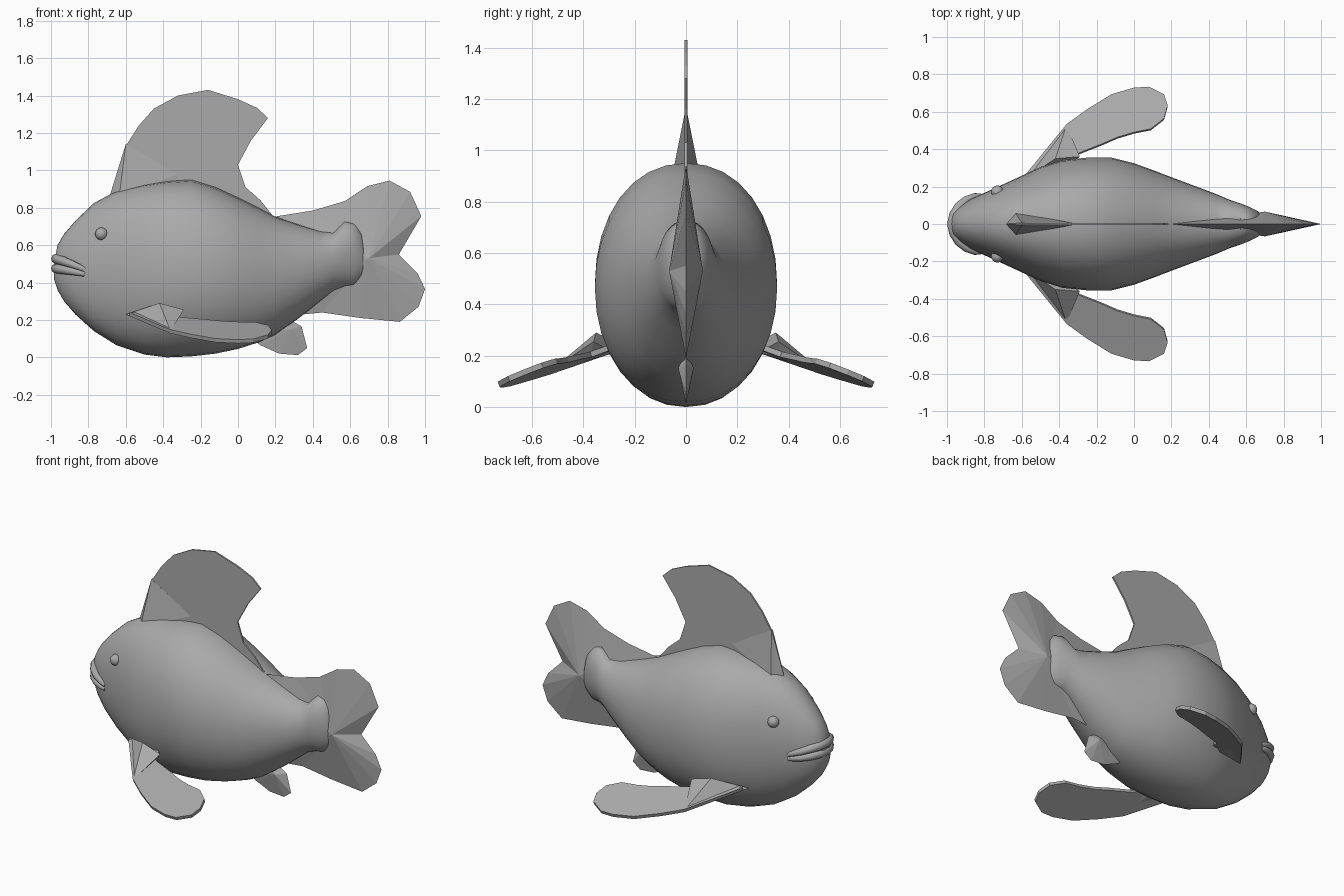
import bpy, bmesh, math
from mathutils import Vector

if "Cube" in bpy.data.objects:
    bpy.data.objects.remove(bpy.data.objects["Cube"])

grey = bpy.data.materials.new("fish grey")
grey.diffuse_color = (0.4, 0.4, 0.4, 1)
grey.use_nodes = True
grey.node_tree.nodes["Principled BSDF"].inputs["Base Color"].default_value = grey.diffuse_color


def make(name, verts, faces, smooth=False):
    """Mesh object with outward normals and the shared material."""
    me = bpy.data.meshes.new(name)
    me.from_pydata([tuple(v) for v in verts], [], faces)
    bm = bmesh.new()
    bm.from_mesh(me)
    bmesh.ops.recalc_face_normals(bm, faces=bm.faces)
    bm.to_mesh(me)
    bm.free()
    me.materials.append(grey)
    ob = bpy.data.objects.new(name, me)
    bpy.context.collection.objects.link(ob)
    if smooth:
        bpy.ops.object.select_all(action='DESELECT')
        bpy.context.view_layer.objects.active = ob
        ob.select_set(True)
        bpy.ops.object.shade_smooth_by_angle(angle=math.radians(50))
    return ob


def loft(name, rings):
    """Skin closed rings and cap both ends."""
    n = len(rings[0])
    verts = [v for r in rings for v in r]
    faces = [(i * n + j, i * n + (j + 1) % n, (i + 1) * n + (j + 1) % n, (i + 1) * n + j)
             for i in range(len(rings) - 1) for j in range(n)]
    faces += [tuple(range(n)), tuple(range(len(verts) - n, len(verts)))]
    return make(name, verts, faces, True)


def ridged_fin(name, outline, apex, half):
    """Side outline fanned to a raised point on each side."""
    n = len(outline)
    verts = [(x, 0, z) for x, z in outline]
    verts += [(apex[0], half, apex[1]), (apex[0], -half, apex[1])]
    faces = [(i, (i + 1) % n, n + k) for i in range(n) for k in (0, 1)]
    return make(name, verts, faces)


def plate(name, points, offset):
    """Flat outline thickened both ways along an offset."""
    n = len(points)
    off = Vector(offset)
    verts = [Vector(p) + off for p in points] + [Vector(p) - off for p in points]
    faces = [tuple(range(n)), tuple(range(n, 2 * n))]
    faces += [(i, (i + 1) % n, n + (i + 1) % n, n + i) for i in range(n)]
    return make(name, verts, faces)


def hull(name, points):
    bm = bmesh.new()
    vs = [bm.verts.new(p) for p in points]
    bmesh.ops.convex_hull(bm, input=vs)
    bm.verts.index_update()
    verts = [v.co.copy() for v in bm.verts]
    faces = [tuple(v.index for v in f.verts) for f in bm.faces]
    bm.free()
    return make(name, verts, faces)


# Body: x, bottom, top, half width
stations = [
    (-0.985, 0.42, 0.50, 0.03), (-0.965, 0.36, 0.60, 0.065), (-0.93, 0.30, 0.66, 0.095),
    (-0.87, 0.23, 0.73, 0.135), (-0.77, 0.14, 0.825, 0.18), (-0.65, 0.065, 0.89, 0.235),
    (-0.5, 0.015, 0.925, 0.305), (-0.38, 0.0, 0.942, 0.342), (-0.25, 0.005, 0.95, 0.355),
    (-0.12, 0.02, 0.91, 0.355), (0.0, 0.045, 0.855, 0.325), (0.11, 0.08, 0.80, 0.285),
    (0.2, 0.12, 0.752, 0.25), (0.32, 0.205, 0.712, 0.205), (0.44, 0.30, 0.675, 0.16),
    (0.51, 0.355, 0.668, 0.13), (0.57, 0.375, 0.728, 0.11), (0.62, 0.378, 0.72, 0.09),
    (0.66, 0.41, 0.68, 0.07), (0.682, 0.45, 0.58, 0.05)]
SEG = 32
rings = []
for x, lo, hi, w in stations:
    ring = []
    for k in range(SEG):
        a = 2 * math.pi * k / SEG
        c, s = math.cos(a), math.sin(a)
        y = w * math.copysign(abs(c) ** 0.93, c)
        z = (lo + hi) / 2 + (hi - lo) / 2 * math.copysign(abs(s) ** 0.96, s)
        ring.append((x, y, z))
    rings.append(ring)
loft("body", rings)

# Tail fin, thickest at its root
ridged_fin("tail_fin", [
    (0.2, 0.753), (0.4, 0.785), (0.57, 0.835), (0.69, 0.915), (0.81, 0.945), (0.92, 0.885),
    (0.98, 0.755), (0.86, 0.55), (0.96, 0.45), (1.0, 0.365), (0.965, 0.27), (0.865, 0.19),
    (0.66, 0.21), (0.45, 0.24), (0.3, 0.225), (0.25, 0.5)], (0.7, 0.53), 0.066)

# Anal fin under the body
ridged_fin("anal_fin", [
    (0.05, 0.12), (0.12, 0.065), (0.22, 0.02), (0.32, 0.012), (0.37, 0.05), (0.34, 0.165),
    (0.27, 0.205), (0.15, 0.25)], (0.28, 0.15), 0.03)

# Dorsal fin: thin sail with a wedge-shaped leading spine
sail = [(-0.6, 1.13), (-0.53, 1.24), (-0.45, 1.33), (-0.32, 1.4), (-0.16, 1.43), (0, 1.38),
        (0.1, 1.335), (0.16, 1.28), (0.07, 1.16), (0, 1.03), (0.04, 0.91), (0.12, 0.84),
        (0.18, 0.765), (0.2, 0.72), (-0.1, 0.82), (-0.6, 0.82)]
plate("dorsal_fin", [(x, 0, z) for x, z in sail], (0, 0.005, 0))
hull("dorsal_spine", [
    (-0.69, 0, 0.85), (-0.635, 0.062, 0.86), (-0.635, -0.062, 0.86), (-0.3, 0, 0.88),
    (-0.6, 0.006, 1.14), (-0.6, -0.006, 1.14), (-0.32, 0.004, 0.98), (-0.32, -0.004, 0.98)])

# Pectoral fins, eyes on both sides
paddle = [(-0.58, 0.26), (-0.45, 0.42), (-0.36, 0.53), (-0.25, 0.61), (-0.12, 0.69),
          (0, 0.725), (0.08, 0.73), (0.16, 0.69), (0.18, 0.63), (0.16, 0.56), (0.09, 0.505),
          (0, 0.487), (-0.09, 0.46), (-0.17, 0.425), (-0.31, 0.37), (-0.34, 0.3)]
root = [(-0.6, 0.23, 0.23), (-0.42, 0.35, 0.29), (-0.29, 0.36, 0.255), (-0.36, 0.53, 0.14),
        (-0.33, 0.37, 0.2), (-0.4, 0.28, 0.21)]
for side, tag in ((1, "left"), (-1, "right")):
    plate("pectoral_fin_" + tag,
          [(x, side * y, 0.375 - 0.4 * y + 0.07 * x) for x, y in paddle],
          (0, side * 0.004, 0.01))
    hull("pectoral_root_" + tag, [(x, side * y, z) for x, y, z in root])
    bpy.ops.mesh.primitive_uv_sphere_add(segments=16, ring_count=10, radius=0.034,
                                         location=(-0.73, side * 0.172, 0.66))
    eye = bpy.context.object
    eye.name = "eye_" + tag
    eye.data.materials.append(grey)
    bpy.ops.object.shade_smooth()

# Lips: tapered tubes wrapped round the snout
half_path = [(-0.972, 0, 0), (-0.962, 0.05, 0.06), (-0.935, 0.095, 0.2),
             (-0.895, 0.13, 0.45), (-0.85, 0.148, 0.75), (-0.82, 0.15, 1)]
path = [(x, -y, t) for x, y, t in reversed(half_path[1:])] + half_path
for name, z0, z1 in (("upper_lip", 0.527, 0.468), ("lower_lip", 0.475, 0.445)):
    pts = [Vector((x, y, z0 + (z1 - z0) * t)) for x, y, t in path]
    lip = []
    for i, p in enumerate(pts):
        d = (pts[min(i + 1, len(pts) - 1)] - pts[max(i - 1, 0)]).normalized()
        u = d.cross(Vector((0, 0, 1))).normalized()
        v = u.cross(d)
        r = 0.027 - 0.013 * path[i][2]
        lip.append([p + r * (math.cos(a) * u + math.sin(a) * v)
                    for a in (2 * math.pi * k / 10 for k in range(10))])
    loft(name, lip)
